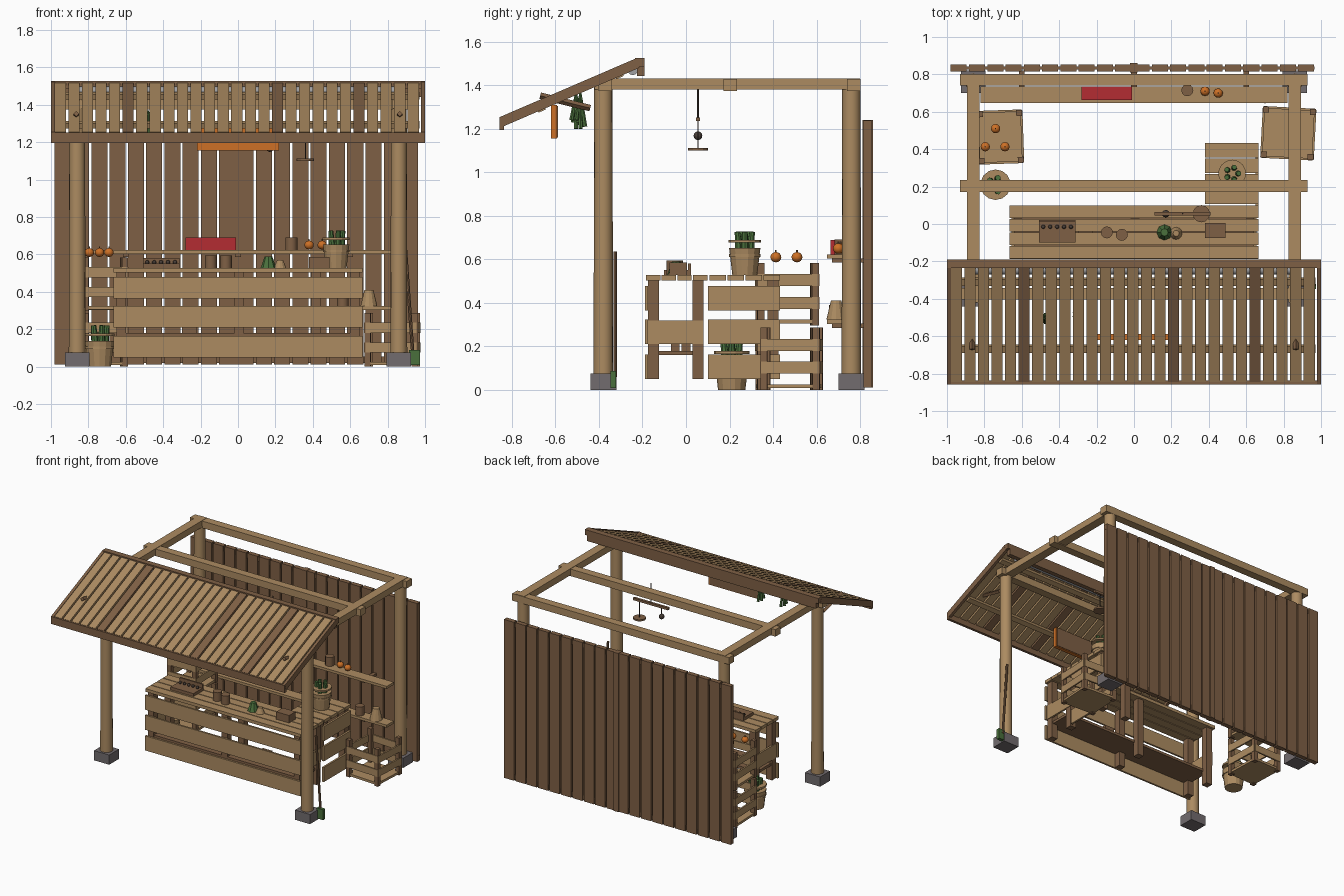
import bpy, bmesh, math
from mathutils import Matrix, Vector

if "Cube" in bpy.data.objects:
    bpy.data.objects.remove(bpy.data.objects["Cube"])


def material(name, *rgb):
    lin = [((c / 255 + 0.055) / 1.055) ** 2.4 for c in rgb] + [1]
    m = bpy.data.materials.new(name)
    m.use_nodes = True
    m.diffuse_color = lin
    m.node_tree.nodes["Principled BSDF"].inputs["Base Color"].default_value = lin
    return m


LIGHT = material("light wood", 172, 139, 97)
DARK = material("dark wood", 127, 96, 69)
GREY = material("stone grey", 114, 108, 110)
PALE = material("pale canvas", 160, 160, 162)
GREEN = material("leaf green", 74, 112, 60)
ORANGE = material("pumpkin orange", 205, 112, 38)
RED = material("red cloth", 180, 44, 50)
IRON = material("dark iron", 72, 62, 56)


class Part:
    """Collects simple solids into one mesh object."""

    def __init__(self, name, mat, frame=None):
        self.name, self.mat = name, mat
        self.frame = frame or Matrix()
        self.bm = bmesh.new()

    def box(self, x, y, z, m=None):
        size = Matrix.Diagonal((x[1] - x[0], y[1] - y[0], z[1] - z[0], 1))
        mid = Matrix.Translation(Vector((sum(x), sum(y), sum(z))) / 2)
        bmesh.ops.create_cube(self.bm, size=1, matrix=self.frame @ (m or Matrix()) @ mid @ size)
        return self

    def rod(self, a, b, r1, r2=None, sides=12):
        a, b = Vector(a), Vector(b)
        turn = (b - a).to_track_quat("Z", "Y").to_matrix().to_4x4()
        bmesh.ops.create_cone(self.bm, cap_ends=True, segments=sides, radius1=r1,
                              radius2=r1 if r2 is None else r2, depth=(b - a).length,
                              matrix=self.frame @ Matrix.Translation((a + b) / 2) @ turn)
        return self

    def ball(self, p, r, flat=1):
        bmesh.ops.create_uvsphere(self.bm, u_segments=12, v_segments=8, radius=r,
                                  matrix=self.frame @ Matrix.Translation(p) @ Matrix.Diagonal((1, 1, flat, 1)))
        return self

    def done(self, smooth=False):
        me = bpy.data.meshes.new(self.name)
        self.bm.to_mesh(me)
        self.bm.free()
        ob = bpy.data.objects.new(self.name, me)
        bpy.context.collection.objects.link(ob)
        me.materials.append(self.mat)
        if smooth:
            bpy.context.view_layer.objects.active = ob
            bpy.ops.object.select_all(action="DESELECT")
            ob.select_set(True)
            bpy.ops.object.shade_smooth_by_angle(angle=math.radians(40))


# Posts, footings and top frame
posts, feet = Part("posts", LIGHT), Part("footings", GREY)
for x in (-0.86, 0.86):
    for y in (-0.38, 0.76):
        posts.rod((x, y, 0.06), (x, y, 1.39), 0.045, 0.042, 16)
        feet.box((x - 0.065, x + 0.065), (y - 0.06, y + 0.06), (0, 0.075))
posts.done(True)
feet.done()
frame = Part("top_frame", LIGHT)
for x in (-0.86, 0.86):
    frame.box((x - 0.034, x + 0.034), (-0.42, 0.80), (1.38, 1.431))
for y in (-0.375, 0.2, 0.768):
    frame.box((-0.93, 0.927), (y - 0.028, y + 0.034), (1.374, 1.428))
frame.done()

# Back wall
wall, count = Part("back_wall", DARK), 20
pitch = 1.955 / count
for i in range(count):
    x = -0.98 + i * pitch
    wall.box((x, x + pitch - 0.012), (0.816, 0.852), (0.012, 1.238))
for z in (0.02, 1.195):
    wall.box((-0.975, 0.965), (0.825, 0.843), (z, z + 0.035))
wall.box((-0.022, 0.018), (0.81, 0.86), (0.012, 1.24)).done()

# Sloped awning: local y runs up the slope, local z is its normal
slope = Matrix.Translation((0, -0.855, 1.25)) @ Matrix.Rotation(math.radians(23.3), 4, "X")
planks = Part("awning_planks", LIGHT, slope)
dark_planks = Part("awning_dark_planks", DARK, slope)
count = 27
pitch = 1.96 / count
for i in range(count):
    x = -0.98 + i * pitch
    part = dark_planks if i in (5, 16, 22) else planks
    part.box((x, x + pitch - 0.013), (0.01, 0.675), (-0.02, 0))
planks.done()
dark_planks.done()
battens = Part("awning_battens", LIGHT, slope)
for s in (0.19, 0.58):
    battens.box((-0.97, 0.97), (s - 0.018, s + 0.018), (-0.048, -0.02))
battens.done()
trim = Part("awning_side_trim", DARK, slope)
for x in (-0.99, 0.99):
    trim.box((x - 0.011, x + 0.011), (0, 0.68), (-0.042, 0.004))
trim.done()
Part("awning_fascia", DARK).box((-1, 1), (-0.857, -0.837), (1.195, 1.252)).done()
Part("awning_ridge", DARK).box((-1, 1), (-0.235, -0.19), (1.485, 1.526)) \
    .box((-0.98, 0.98), (-0.225, -0.19), (1.442, 1.485)).done()
brace = Part("awning_braces", DARK)
for x in (-0.865, 0.865):
    brace.rod((x, -0.67, 1.352), (x, -0.44, 1.295), 0.015, sides=4)
brace.done()
Part("rolled_canvas", PALE).rod((-0.88, -0.245, 1.472), (0.88, -0.245, 1.472), 0.025).done(True)

# Hanging sign and herb bunches
Part("sign_board", ORANGE).box((-0.21, 0.21), (-0.616, -0.6), (1.165, 1.3)).done()
sign = Part("sign_frame", DARK).box((-0.21, 0.21), (-0.6, -0.588), (1.16, 1.305))
sign.done()
rim = Part("sign_rim", ORANGE)
for z in (1.155, 1.295):
    rim.box((-0.22, 0.22), (-0.62, -0.592), (z, z + 0.014))
for x in (-0.22, 0.208):
    rim.box((x, x + 0.012), (-0.62, -0.592), (1.155, 1.309))
rim.done()
herbs = Part("herb_bunches", GREEN)
for x, y in ((-0.3, -0.485), (-0.48, -0.505)):
    for k in range(5):
        a = k * math.tau / 5
        dx, dy = 0.022 * math.cos(a), 0.022 * math.sin(a)
        herbs.rod((x + dx, y + dy, 1.2 + 0.01 * k), (x, y, 1.37), 0.011, 0.004, 6)
herbs.done()

# Hanging balance
Part("balance_beam", DARK).box((0.11, 0.41), (0.045, 0.065), (1.235, 1.253)) \
    .rod((0.36, 0.055, 1.1), (0.36, 0.055, 1.112), 0.046).done()
wires = Part("balance_wires", IRON).rod((0.26, 0.055, 1.25), (0.26, 0.055, 1.4), 0.004, sides=6)
wires.rod((0.36, 0.055, 1.11), (0.36, 0.055, 1.24), 0.003, sides=6)
wires.rod((0.17, 0.055, 1.17), (0.17, 0.055, 1.24), 0.003, sides=6)
wires.ball((0.17, 0.055, 1.168), 0.02).done()

# Counter with side extension
top = Part("counter_top", LIGHT)
for i in range(4):
    y = -0.184 + i * 0.072
    top.box((-0.665, 0.665), (y, y + 0.066), (0.503, 0.527))
    y = 0.107 + i * 0.083
    top.box((0.38, 0.665), (y, y + 0.077), (0.503, 0.527))
top.done()
boards = Part("counter_boards", LIGHT)
for z in (0.05, 0.21, 0.365):
    boards.box((-0.665, 0.665), (-0.188, -0.174), (z, z + 0.113))
    boards.box((0.65, 0.665), (0.1, 0.432), (z, z + 0.113))
for x in (-0.655, 0.64):
    boards.box((x, x + 0.015), (-0.175, 0.08), (0.21, 0.32))
boards.done()
legs = Part("counter_legs", DARK)
for x in (-0.65, -0.02, 0.6):
    for y in (-0.174, 0.03):
        legs.box((x, x + 0.05), (y, y + 0.05), (0.05, 0.505))
for x in (0.39, 0.6):
    legs.box((x, x + 0.05), (0.375, 0.425), (0.05, 0.505))
legs.done()
Part("counter_low_shelf", DARK).box((-0.64, 0.64), (-0.172, 0.04), (0.16, 0.18)) \
    .box((-0.3, -0.22), (-0.07, -0.03), (0.18, 0.22)).box((0.2, 0.28), (-0.02, 0.02), (0.18, 0.22)).done()

# Wall shelves
shelves = Part("wall_shelves", LIGHT)
for z in (0.603, 0.303):
    shelves.box((-0.82, 0.82), (0.648, 0.735), (z, z + 0.02))
shelves.done()
brackets = Part("shelf_brackets", DARK)
for x in (-0.6, 0, 0.6):
    for z in (0.585, 0.285):
        brackets.box((x - 0.015, x + 0.015), (0.67, 0.82), (z, z + 0.02))
brackets.done()


# Slatted crates
def crate(name, x, y, z, w, d, angle):
    place = Matrix.Translation((x, y, z)) @ Matrix.Rotation(math.radians(angle), 4, "Z")
    w, d = w / 2, d / 2
    corner, slats = Part(name + "_corners", DARK, place), Part(name + "_slats", LIGHT, place)
    slats.box((-w, w), (-d, d), (0.008, 0.026))
    for sx in (-1, 1):
        for sy in (-1, 1):
            cx, cy = sx * (w - 0.012), sy * (d - 0.012)
            corner.box((cx - 0.016, cx + 0.016), (cy - 0.016, cy + 0.016), (0, 0.287))
    for h in (0.075, 0.18):
        for s in (-1, 1):
            slats.box((-w, w), (s * d - 0.006, s * d + 0.006), (h, h + 0.055))
            slats.box((s * w - 0.006, s * w + 0.006), (-d, d), (h, h + 0.055))
    corner.done()
    slats.done()


crate("right_crate", 0.825, 0.485, 0, 0.275, 0.265, -3)
crate("left_lower_crate", -0.715, 0.465, 0, 0.235, 0.275, 2)
crate("left_upper_crate", -0.715, 0.465, 0.297, 0.235, 0.275, 2)

# Pumpkins
fruit, stalks = Part("pumpkins", ORANGE), Part("pumpkin_stalks", DARK)
for x, y, z in ((-0.74, 0.51, 0.61), (-0.795, 0.413, 0.61), (-0.69, 0.413, 0.61),
                (0.38, 0.71, 0.65), (0.45, 0.7, 0.65)):
    fruit.ball((x, y, z), 0.025, 0.95)
    stalks.rod((x, y, z + 0.02), (x, y, z + 0.032), 0.004, sides=6)
fruit.done(True)
stalks.done()


# Buckets of greens
def bucket(name, x, y, z, s):
    place = Matrix.Translation((x, y, z)) @ Matrix.Scale(s, 4)
    Part(name, LIGHT, place).rod((0, 0, 0), (0, 0, 0.125), 0.057, 0.072, 14) \
        .rod((0, 0, 0.085), (0, 0, 0.097), 0.073, sides=14) \
        .rod((0, 0, 0.15), (0, 0, 0.162), 0.074, sides=14).done()
    green = Part(name + "_greens", GREEN, place)
    for k in range(5):
        a = k * math.tau / 5
        dx, dy = math.cos(a), math.sin(a)
        green.rod((0.025 * dx, 0.025 * dy, 0.1), (0.036 * dx, 0.036 * dy, 0.2), 0.02, 0.013, 8)
    green.done()


bucket("counter_bucket", 0.525, 0.27, 0.527, 1)
bucket("floor_bucket", -0.74, 0.21, 0, 1.1)

# Goods on the counter and shelves
goods = Part("tray_and_box", DARK).box((-0.507, -0.312), (-0.1, 0.022), (0.527, 0.55))
goods.box((-0.507, -0.312), (0.01, 0.022), (0.55, 0.58)).box((0.38, 0.49), (-0.075, 0.005), (0.527, 0.585)).done()
pegs = Part("tray_pegs", IRON)
for i in range(5):
    pegs.ball((-0.485 + i * 0.037, -0.015, 0.558), 0.011)
pegs.done()
mugs = Part("mugs", DARK)
for x, y, z in ((-0.145, -0.045, 0.527), (-0.065, -0.058, 0.527), (0.285, 0.715, 0.623), (0.56, 0.69, 0.323)):
    mugs.rod((x, y, z), (x, y, z + 0.068), 0.032)
mugs.done(True)
Part("cabbage", GREEN).rod((0.163, -0.045, 0.527), (0.163, -0.045, 0.59), 0.042, 0.02, 8).done()
Part("jugs", LIGHT).rod((0.225, -0.05, 0.527), (0.225, -0.05, 0.57), 0.033, 0.016) \
    .rod((0.7, 0.69, 0.323), (0.7, 0.69, 0.41), 0.045, 0.024).done()
Part("red_box", RED).box((-0.28, -0.012), (0.663, 0.735), (0.623, 0.69)).done()

# Broom leaning on the front post
Part("broom_handle", DARK).rod((0.935, -0.325, 0.06), (0.895, -0.325, 0.635), 0.009, sides=8).done()
Part("broom_head", GREEN).box((0.915, 0.972), (-0.347, -0.322), (0.008, 0.088)).done()
